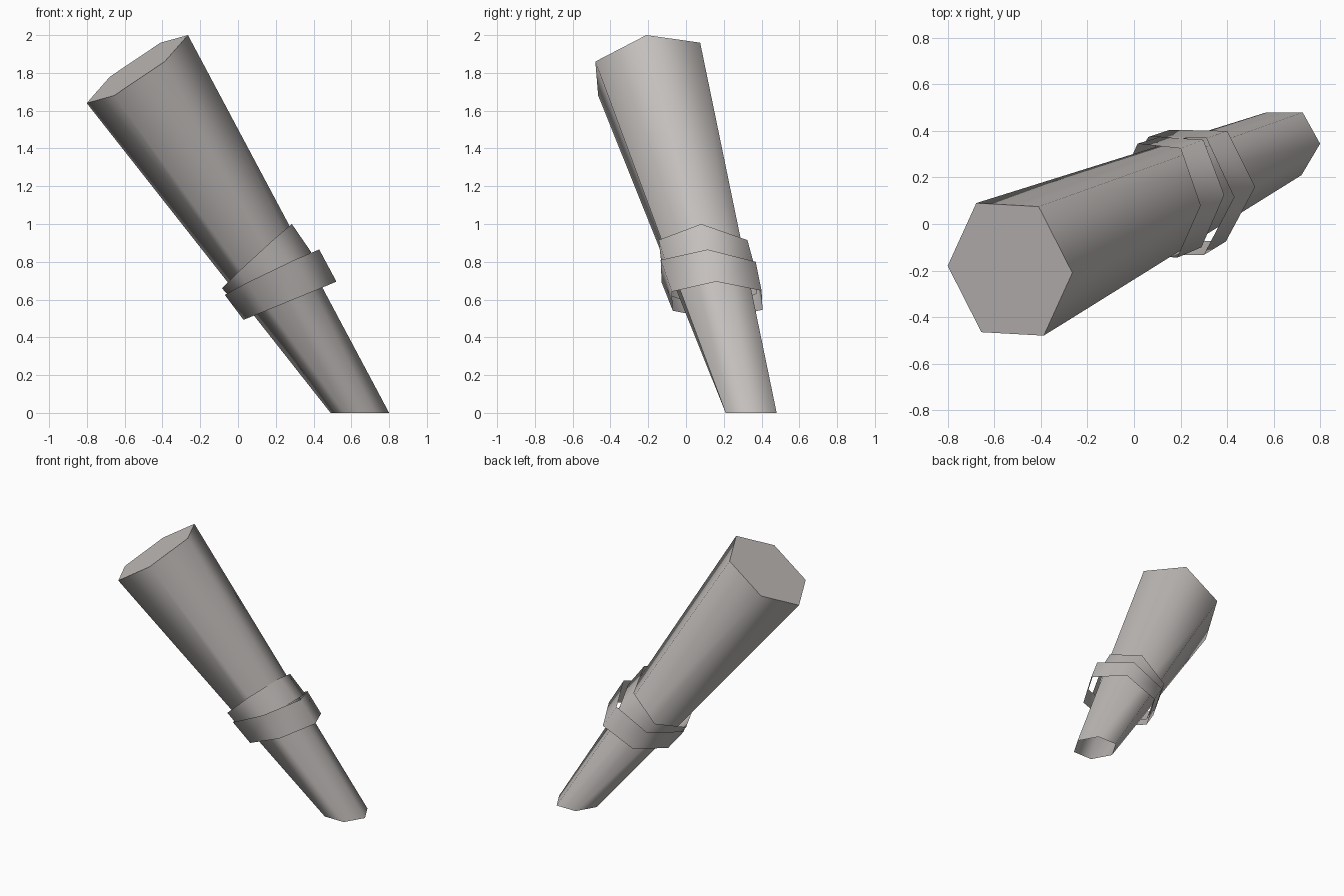
import bpy
import bmesh
from mathutils import Vector

cube = bpy.data.objects.get("Cube")
if cube:
    bpy.data.objects.remove(cube, do_unlink=True)

grey = bpy.data.materials.new("warm_grey")
grey.use_nodes = True
colour = (0.55, 0.52, 0.505, 1)
grey.diffuse_color = colour
grey.node_tree.nodes["Principled BSDF"].inputs["Base Color"].default_value = colour


def hexagon(centre, right, back):
    """Six corners of a skewed hexagon from its centre and two adjacent corners."""
    c = Vector(centre)
    a, b = Vector(right) - c, Vector(back) - c
    return [c + v for v in (a, b, b - a, -a, -b, a - b)]


def hex_tube(name, lower, upper, capped=False):
    """Smooth six-sided sleeve between two hexagons, with an optional flat top."""
    bm = bmesh.new()
    low = [bm.verts.new(p) for p in lower]
    top = [bm.verts.new(p) for p in upper]
    for i in range(6):
        j = (i + 1) % 6
        bm.faces.new((low[i], low[j], top[j], top[i])).smooth = True
    if capped:
        cap = bm.faces.new(top)
        for edge in cap.edges:
            edge.smooth = False
    mesh = bpy.data.meshes.new(name)
    bm.to_mesh(mesh)
    bm.free()
    mesh.materials.append(grey)
    obj = bpy.data.objects.new(name, mesh)
    bpy.context.collection.objects.link(obj)
    return obj


# Leaning tapered tube, open at the foot and closed at the wide end
hex_tube("tapered_tube",
         hexagon((0.645, 0.345, 0), (0.80, 0.345, 0), (0.725, 0.48, 0)),
         hexagon((-0.533, -0.195, 1.82), (-0.265, -0.21, 2.0), (-0.41, 0.075, 1.96)),
         capped=True)

# Two loose collars, each tilted its own way
hex_tube("upper_collar",
         hexagon((0.20, 0.137, 0.70), (0.388, 0.125, 0.85), (0.298, 0.362, 0.78)),
         hexagon((0.10, 0.10, 0.83), (0.285, 0.08, 1.0), (0.20, 0.325, 0.915)))
hex_tube("lower_collar",
         hexagon((0.275, 0.165, 0.594), (0.521, 0.16, 0.695), (0.401, 0.40, 0.647)),
         hexagon((0.18, 0.12, 0.745), (0.43, 0.115, 0.865), (0.311, 0.369, 0.80)))
